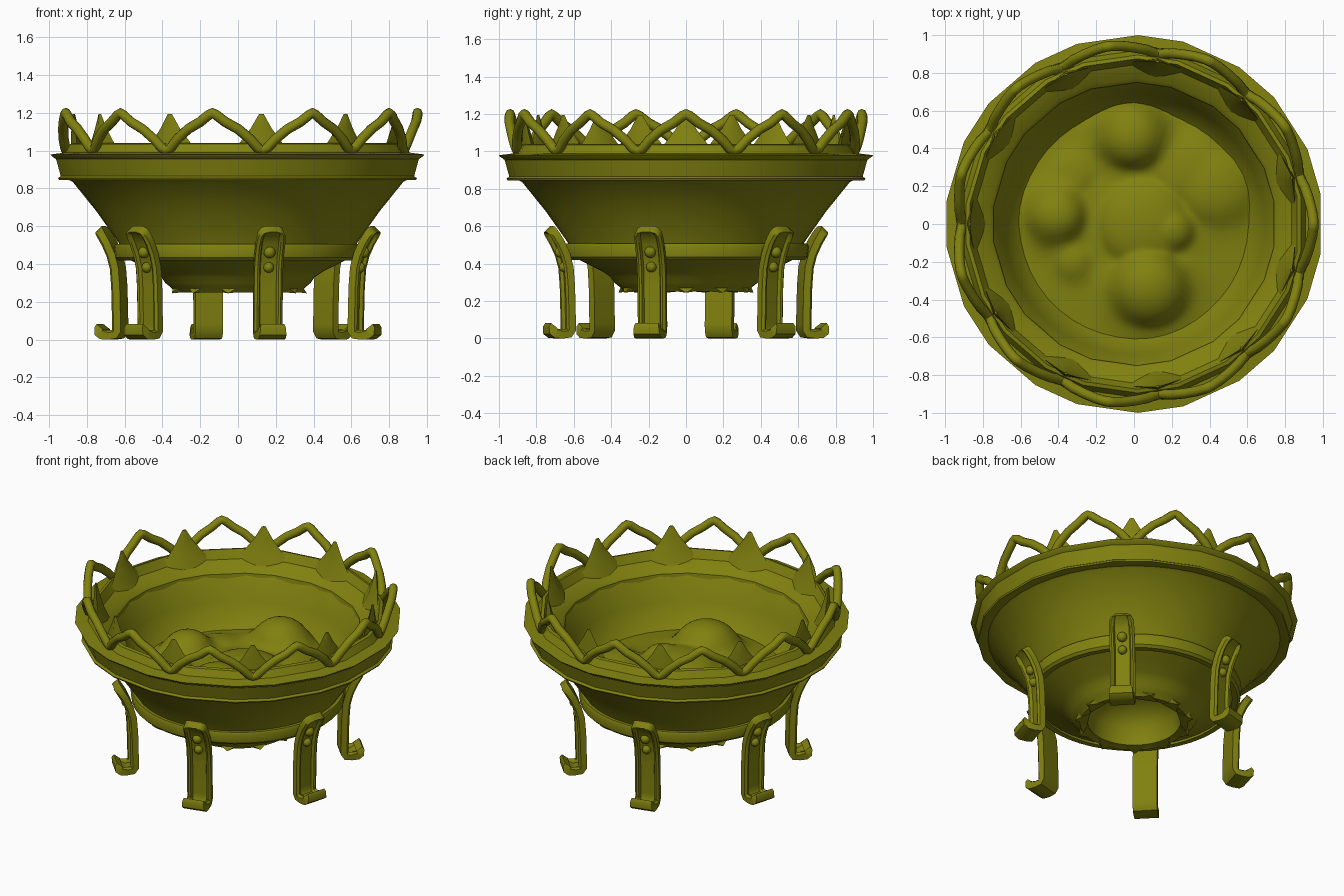
import bpy, bmesh, math
from mathutils import Vector

if "Cube" in bpy.data.objects:
    bpy.data.objects.remove(bpy.data.objects["Cube"])

N = 11                       # ornament repeats
STEP = 2 * math.pi / N
mat = bpy.data.materials.new("olive_metal")
mat.diffuse_color = (0.22, 0.22, 0.005, 1)
mat.use_nodes = True
mat.node_tree.nodes["Principled BSDF"].inputs["Base Color"].default_value = mat.diffuse_color


def polar(a, r, z, w=0.0):
    """Point at angle a, radius r, height z, shifted sideways by w."""
    return Vector((r * math.cos(a) - w * math.sin(a), r * math.sin(a) + w * math.cos(a), z))


def finish(name, bm, angle=35):
    bmesh.ops.recalc_face_normals(bm, faces=bm.faces)
    me = bpy.data.meshes.new(name)
    bm.to_mesh(me)
    bm.free()
    me.materials.append(mat)
    ob = bpy.data.objects.new(name, me)
    bpy.context.collection.objects.link(ob)
    bpy.ops.object.select_all(action='DESELECT')
    ob.select_set(True)
    bpy.context.view_layer.objects.active = ob
    bpy.ops.object.shade_smooth_by_angle(angle=math.radians(angle))
    return ob


def bridge(bm, rings, closed=False):
    """Skin consecutive rings of vertices."""
    n = len(rings)
    for i in range(n if closed else n - 1):
        a, b = rings[i], rings[(i + 1) % n]
        m = len(a)
        for j in range(m):
            bm.faces.new((a[j], a[(j + 1) % m], b[(j + 1) % m], b[j]))


def lathe(name, profile, angles, closed=False, cap=False):
    bm = bmesh.new()
    rings = [[bm.verts.new(polar(a, r, z)) for a in angles] for r, z in profile]
    bridge(bm, rings, closed)
    if cap:
        bm.faces.new(rings[0])
    return finish(name, bm)


rim_angles = [k * STEP + s * math.radians(9.4) for k in range(N) for s in (-1, 1)]
round_angles = [2 * math.pi * k / 44 for k in range(44)]

# Bowl with a domed recess underneath, outside wall then inside wall
lathe("bowl", [(.08, .49), (.2, .45), (.27, .37), (.285, .26), (.33, .25), (.36, .28), (.385, .30),
               (.405, .33), (.45, .36), (.53, .40), (.61, .44), (.63, .51), (.75, .68), (.875, .835),
               (.91, .853), (.915, .93), (.76, .93), (.735, .90), (.69, .77), (.60, .61), (.5, .56)],
      round_angles, cap=True)
# Band that holds the legs
lathe("lower_band", [(.60, .42), (.635, .42), (.65, .435), (.658, .49), (.65, .507), (.61, .507)],
      round_angles, closed=True)
# Faceted rim with two lips and a stepped, inward sloping ledge
lathe("rim", [(.89, .845), (.955, .845), (.96, .855), (.945, .865), (.97, .955), (.995, .972), (1.0, .98),
              (.96, .985), (.92, .99), (.895, 1.035), (.875, 1.04), (.845, .985), (.77, .95), (.75, .93),
              (.745, .90)], rim_angles, closed=True)

# Coal bed: lumpy polar surface (x, y, radius, height)
lumps = [(-.01, .48, .19, .165), (.08, -.34, .21, .17), (-.42, .05, .16, .13), (.45, .2, .21, .08),
         (.2, -.03, .12, .09), (.05, 0, .24, .09), (-.33, -.2, .10, .04), (-.34, .27, .12, .03),
         (.3, .3, .2, .06)]


def coal_height(x, y):
    r = math.hypot(x, y)
    base = .615 + .03 * (1 - (r / .62) ** 2)
    h = 0
    for cx, cy, cr, ch in lumps:
        d = math.hypot(x - cx, y - cy) / cr
        if d < 1.5:
            h = max(h, ch * math.sqrt(max(0, 1 - d * d)), ch * .5 * (1 - d / 1.5))
    return base + h


bm = bmesh.new()
rings = []
for i in range(1, 37):
    r = .66 * i / 36
    rings.append([])
    for j in range(80):
        p = polar(2 * math.pi * j / 80, r, 0)
        p.z = coal_height(p.x, p.y)
        rings[-1].append(bm.verts.new(p))
bridge(bm, rings)
bm.faces.new(rings[0])
for _ in range(3):
    bmesh.ops.smooth_vert(bm, verts=[v for r in rings[:-1] for v in r], factor=.5,
                          use_axis_x=True, use_axis_y=True, use_axis_z=True)
finish("coals", bm, 70)

# Zigzag crown tube, bowed between valleys and peaks
bm = bmesh.new()
half = [(0, .91, 1.0), (.1, .915, 1.015), (.25, .925, 1.06), (.5, .935, 1.115), (.75, .945, 1.152),
        (.93, .95, 1.19), (1, .95, 1.2)]
path = []
for k in range(N):
    path += [polar((k - .5 + t / 2) * STEP, r, z) for t, r, z in half]
    path += [polar((k + .5 - t / 2) * STEP, r, z) for t, r, z in half[-2:0:-1]]
rings = []
for i, p in enumerate(path):
    t = (path[(i + 1) % len(path)] - path[i - 1]).normalized()
    out = Vector((p.x, p.y, 0)).normalized()
    out = (out - t * out.dot(t)).normalized()
    up = t.cross(out)
    rings.append([bm.verts.new(p + .027 * (out * math.cos(a) + up * math.sin(a)))
                  for a in (2 * math.pi * s / 8 for s in range(8))])
bridge(bm, rings, closed=True)
finish("crown_zigzag", bm, 50)

# Broad four-sided spikes on the ledge, behind the zigzag valleys
bm = bmesh.new()
for k in range(N):
    a = (k + .5) * STEP
    rings = []
    for z, w, ri, ro in ((.965, .185, .785, .89), (1.04, .115, .82, .885), (1.12, .055, .845, .882),
                         (1.195, .012, .863, .876)):
        m = (ri + ro) / 2
        rings.append([bm.verts.new(polar(a, *q)) for q in
                      ((ri, z, 0), (m, z, w), (ro, z, 0), (m, z, -w))])
    bridge(bm, rings)
    bm.faces.new(rings[0])
    bm.faces.new(rings[-1])
finish("crown_spikes", bm, 45)

# Small spiked ring under the bowl
bm = bmesh.new()
for k in range(N):
    a = k * STEP
    base = [bm.verts.new(polar(a, *q)) for q in
            ((.28, .255, -.075), (.28, .255, .075), (.335, .29, .075), (.335, .29, -.075))]
    tip = bm.verts.new(polar(a, .365, .245))
    bm.faces.new(base)
    for j in range(4):
        bm.faces.new((base[j], base[(j + 1) % 4], tip))
finish("underside_spikes", bm, 20)

# Legs: channel section swept along a bent side path (radius, height)
leg_path = [(.754, .587), (.747, .58), (.733, .558), (.705, .512), (.677, .45), (.658, .38), (.65, .28),
            (.645, .08), (.645, .045), (.658, .024), (.695, .02), (.735, .022), (.75, .032), (.752, .06),
            (.744, .07)]
section = [(-.075, -.02), (-.078, .018), (-.064, .03), (-.052, .026), (-.044, .008), (.044, .008),
           (.052, .026), (.064, .03), (.078, .018), (.075, -.02)]
width = {0: .5, 1: .78, 2: .95, 12: .97, 13: .92, 14: .85}
last = len(leg_path) - 1
for k in range(6):
    a = math.radians(-76 + 60 * k)
    bm = bmesh.new()
    rings = []
    for i, (r, z) in enumerate(leg_path):
        r0, z0 = leg_path[max(i - 1, 0)]
        r1, z1 = leg_path[min(i + 1, last)]
        l = math.hypot(r1 - r0, z1 - z0)
        nr, nz = -(z1 - z0) / l, (r1 - r0) / l
        ring = []
        for w, d in section:
            if (i < 2 or i > 10) and d > 0:      # fill the channel at both ends
                d = max(d, .026)
            ring.append(bm.verts.new(polar(a, r + nr * d, max(0, z + nz * d), w * width.get(i, 1))))
        rings.append(ring)
    bridge(bm, rings)
    bm.faces.new(rings[0])
    bm.faces.new(rings[-1])
    # Rivets in the channel
    for r, z, s in ((.692, .462, .031), (.671, .382, .028)):
        new = bmesh.ops.create_uvsphere(bm, u_segments=12, v_segments=8, radius=s)["verts"]
        bmesh.ops.translate(bm, verts=new, vec=polar(a, r, z))
    finish("leg_%d" % (k + 1), bm, 45)
